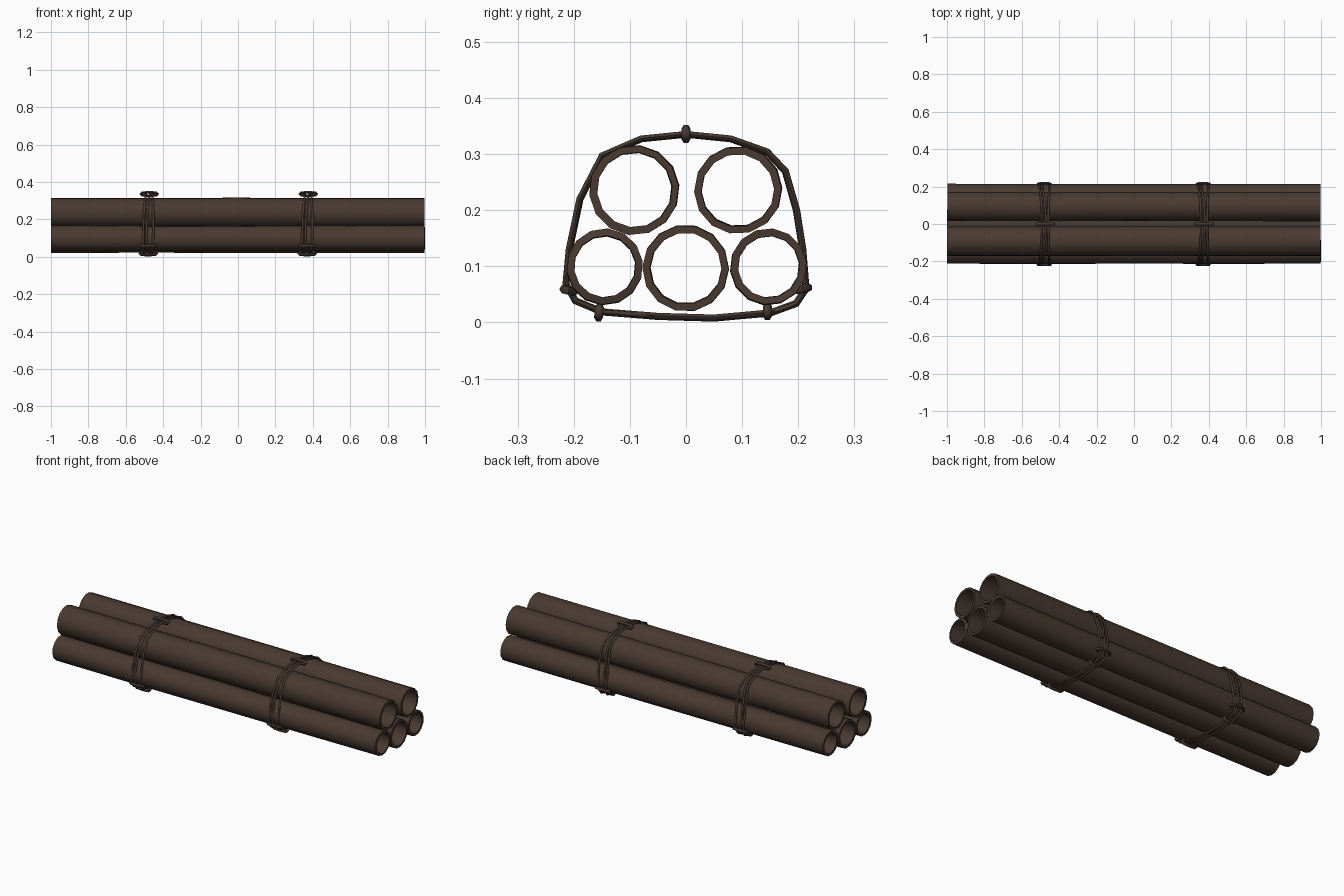
import bpy, bmesh, math, random
from mathutils import Vector

if "Cube" in bpy.data.objects:
    bpy.data.objects.remove(bpy.data.objects["Cube"])

random.seed(4)
wood = bpy.data.materials.new("dark brown wood")
wood.diffuse_color = (0.066, 0.042, 0.031, 1)
wood.use_nodes = True
wood.node_tree.nodes["Principled BSDF"].inputs["Base Color"].default_value = wood.diffuse_color
cord = bpy.data.materials.new("dark brown cord")
cord.diffuse_color = (0.062, 0.041, 0.031, 1)
cord.use_nodes = True
cord.node_tree.nodes["Principled BSDF"].inputs["Base Color"].default_value = cord.diffuse_color


def finish(obj, angle):
    bpy.ops.object.select_all(action='DESELECT')
    obj.select_set(True)
    bpy.context.view_layer.objects.active = obj
    bpy.ops.object.shade_smooth_by_angle(angle=math.radians(angle))


# hollow pipe along x, with slightly uneven rings
def pipe(name, y, z, r, wall=0.013, n=14):
    bm = bmesh.new()
    xs = [-1, -0.5, 0, 0.5, 1]
    sections = [(x, r) for x in xs] + [(x, r - wall) for x in reversed(xs)]
    phase = random.random()
    rings = []
    for x, rad in sections:
        cy, cz = y + random.uniform(-.001, .001), z + random.uniform(-.001, .001)
        end = x - random.uniform(0, 0.004) * (1 if x > 0 else -1)
        rings.append([bm.verts.new((end, cy + rad * math.cos((i + phase) * math.tau / n),
                                    cz + rad * math.sin((i + phase) * math.tau / n)))
                      for i in range(n)])
    for k in range(len(rings)):
        a, b = rings[k], rings[(k + 1) % len(rings)]
        for i in range(n):
            j = (i + 1) % n
            bm.faces.new((a[i], a[j], b[j], b[i]))
    bmesh.ops.recalc_face_normals(bm, faces=bm.faces)
    me = bpy.data.meshes.new(name)
    bm.to_mesh(me)
    bm.free()
    me.materials.append(wood)
    obj = bpy.data.objects.new(name, me)
    bpy.context.collection.objects.link(obj)
    finish(obj, 40)


# closed cord through a list of points
def cord_loop(name, pts, radius, sides=1):
    cu = bpy.data.curves.new(name, 'CURVE')
    cu.dimensions = '3D'
    cu.bevel_depth = radius
    cu.bevel_resolution = sides
    sp = cu.splines.new('POLY')
    sp.points.add(len(pts) - 1)
    for p, co in zip(sp.points, pts):
        p.co = (*co, 1)
    sp.use_cyclic_u = True
    cu.materials.append(cord)
    obj = bpy.data.objects.new(name, cu)
    bpy.context.collection.objects.link(obj)
    bpy.ops.object.select_all(action='DESELECT')
    obj.select_set(True)
    bpy.context.view_layer.objects.active = obj
    bpy.ops.object.convert(target='MESH')
    finish(bpy.context.object, 60)


# flattened ring that clasps the cords, long side along x
def knot(name, x, y, z, normal, length=0.046):
    nrm = Vector((0, *normal)).normalized()
    c = Vector((x, y, z))
    prof = [(-1, 0), (-.8, .8), (0, 1), (.8, .8), (1, 0), (.8, -.8), (0, -1), (-.8, -.8)]
    cord_loop(name, [c + Vector((u * length, 0, 0)) + nrm * (v * 0.009) for u, v in prof], 0.008)


# three large and two small pipes
pipe("upper_front_pipe", -0.092, 0.236, 0.080)
pipe("upper_back_pipe", 0.093, 0.236, 0.078)
pipe("lower_front_pipe", -0.145, 0.099, 0.068)
pipe("lower_middle_pipe", 0.0, 0.097, 0.077)
pipe("lower_back_pipe", 0.147, 0.099, 0.068)

# cord outline around the bundle (y, z)
outline = [(0, .336), (.08, .328), (.145, .305), (.178, .27), (.198, .2), (.209, .13),
           (.215, .06), (.197, .033), (.15, .016), (.05, .007), (-.05, .010), (-.15, .018),
           (-.198, .038), (-.215, .068), (-.209, .13), (-.19, .22), (-.15, .298), (-.08, .328)]

for tag, bx in (("left", -0.475), ("right", 0.375)):
    # three strands pinched at the top, wandering down the sides
    for k, (off, spread, lean) in enumerate(((-.016, -.014, -.004), (.016, .012, -.012), (.004, -.022, .006))):
        pts = []
        for i, (y, z) in enumerate(outline):
            t = i / len(outline) * math.tau
            x = bx + off + spread * math.sin(t) ** 2 + lean * (1 - math.cos(t)) / 2
            inset = 1 - 0.01 * (k == 2)
            pts.append((x, y * inset, .17 + (z - .17) * inset))
        cord_loop(f"{tag}_cord_{k + 1}", pts, 0.006)
    # clasping knots
    knot(f"{tag}_top_knot", bx, 0, .336, (0, 1))
    knot(f"{tag}_front_knot", bx - .005, -.209, .057, (1, -.25), .04)
    knot(f"{tag}_back_knot", bx - .005, .209, .06, (1, .25), .04)
    knot(f"{tag}_bottom_knot", bx - .005, -.155, .018, (.1, 1), .046)
    knot(f"{tag}_small_knot", bx - .005, .145, .020, (0, 1), .03)
